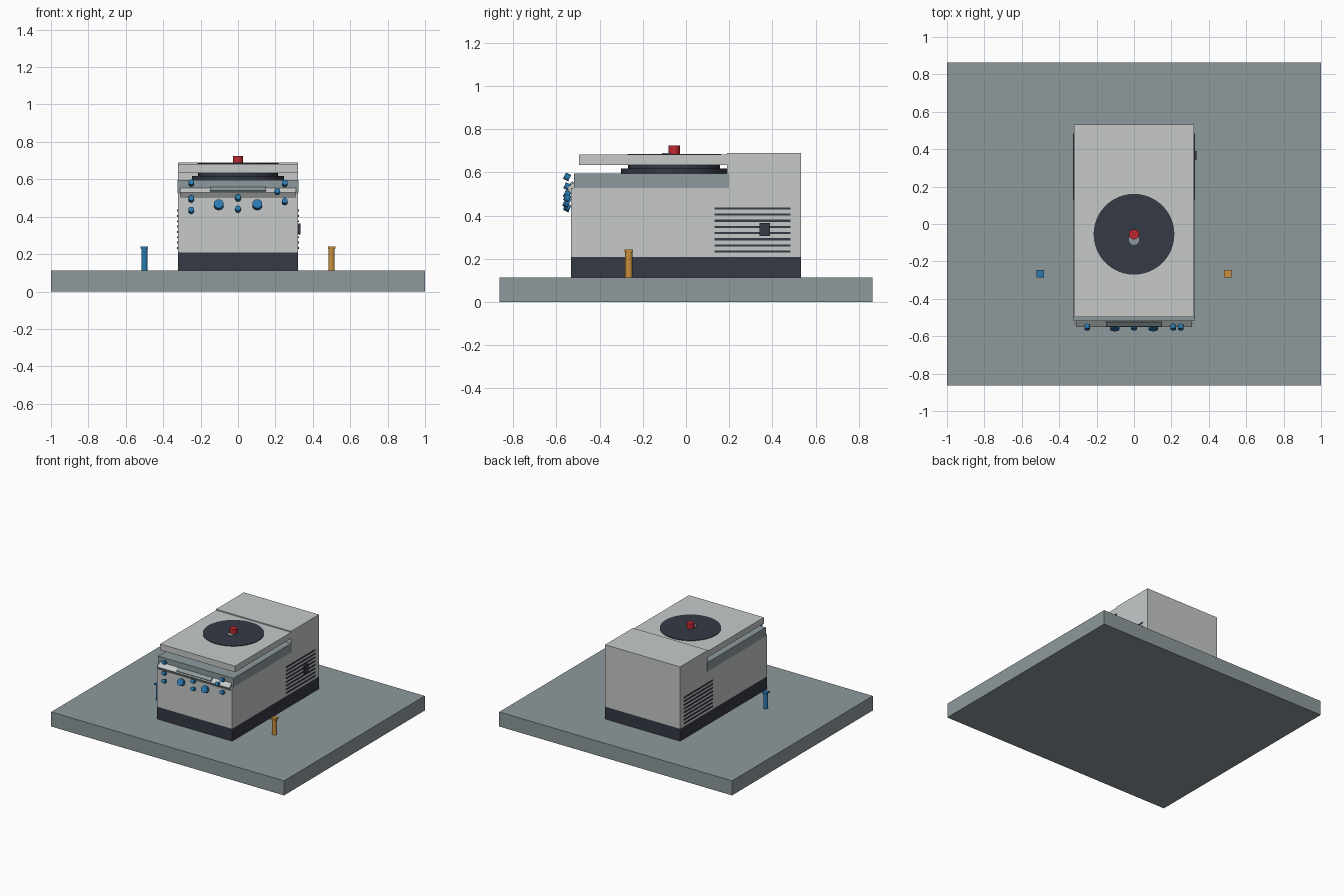
import bpy, bmesh, math
from mathutils import Matrix, Vector

if "Cube" in bpy.data.objects:
    bpy.data.objects.remove(bpy.data.objects["Cube"])

def material(name, rgb):
    m = bpy.data.materials.new(name)
    m.diffuse_color = (*rgb, 1)
    m.use_nodes = True
    m.node_tree.nodes["Principled BSDF"].inputs["Base Color"].default_value = m.diffuse_color
    return m

LIGHT = material("light grey", (0.57, 0.59, 0.59))
SLATE = material("slate grey", (0.27, 0.32, 0.335))
DARK = material("dark navy", (0.035, 0.041, 0.06))
BLUE = material("blue", (0.022, 0.19, 0.43))
RED = material("red", (0.52, 0.022, 0.03))
ORANGE = material("orange", (0.58, 0.28, 0.045))

def finish(name, bm, mat, smooth=False):
    bmesh.ops.recalc_face_normals(bm, faces=bm.faces)
    me = bpy.data.meshes.new(name)
    bm.to_mesh(me)
    bm.free()
    me.materials.append(mat)
    ob = bpy.data.objects.new(name, me)
    bpy.context.collection.objects.link(ob)
    if smooth:
        bpy.context.view_layer.objects.active = ob
        ob.select_set(True)
        bpy.ops.object.shade_smooth_by_angle(angle=math.radians(35))
        ob.select_set(False)
    return ob

def box(name, x, y, z, mat):
    """Box from (min, max) ranges."""
    bm = bmesh.new()
    bmesh.ops.create_cube(bm, size=1)
    for v in bm.verts:
        v.co = [r[0] + (c + 0.5) * (r[1] - r[0]) for c, r in zip(v.co, (x, y, z))]
    return finish(name, bm, mat)

def cylinder(name, centre, radius, depth, mat, sides=32, tilt=0, r_top=None):
    bm = bmesh.new()
    bmesh.ops.create_cone(bm, cap_ends=True, segments=sides, radius1=radius,
                          radius2=radius if r_top is None else r_top, depth=depth,
                          matrix=Matrix.Translation(centre) @ Matrix.Rotation(tilt, 4, 'X'))
    return finish(name, bm, mat, True)

def extrude_x(name, profile, half, mat):
    """Side profile of (y, z) points extruded across x."""
    bm = bmesh.new()
    f = bm.faces.new([bm.verts.new((-half, y, z)) for y, z in profile])
    new = bmesh.ops.extrude_face_region(bm, geom=[f])["geom"]
    bmesh.ops.translate(bm, vec=(2 * half, 0, 0),
                        verts=[v for v in new if isinstance(v, bmesh.types.BMVert)])
    return finish(name, bm, mat)

TOP = 0.113   # bench surface
W = 0.322     # half width of the machine
RY = -0.055   # rotor axis

# Bench and housing
box("bench_slab", (-1, 1), (-0.863, 0.863), (0, TOP), SLATE)
box("plinth", (-W, W), (-0.532, 0.532), (TOP, 0.209), DARK)
extrude_x("housing", [(-0.532, 0.209), (0.532, 0.209), (0.532, 0.69), (0.191, 0.69),
                      (0.191, 0.528), (-0.532, 0.528)], W, LIGHT)
box("chamber_rim", (-W - 0.001, W + 0.001), (-0.518, 0.2), (0.527, 0.596), SLATE)

# Rotor between the rim and the lid
cylinder("rotor_lower", (0, RY, 0.606), 0.246, 0.022, DARK, 48)
cylinder("rotor_upper", (0, RY, 0.626), 0.213, 0.022, DARK, 48)

# Lid with window and knob
box("lid", (-W, W), (-0.496, 0.191), (0.635, 0.682), LIGHT)
cylinder("lid_window", (0, RY, 0.683), 0.216, 0.006, DARK, 48)
cylinder("knob_base", (0, RY - 0.03, 0.687), 0.027, 0.008, SLATE)
cylinder("lid_knob", (0, RY, 0.704), 0.027, 0.042, RED)

# Sloping control panel and its display plate
edge, back = Vector((-0.551, 0.529)), Vector((-0.515, 0.557))
extrude_x("control_panel", [edge, back, (-0.495, 0.525), (-0.53, 0.497)], 0.309, LIGHT)
n = Vector((edge.y - back.y, back.x - edge.x)).normalized()
a, b = edge.lerp(back, 0.2), edge.lerp(back, 0.85)
extrude_x("display", [a, b, b + n * 0.008, a + n * 0.008], 0.15, SLATE)

# Buttons, tilted slightly upward
for i, (x, z, r) in enumerate([(-0.25, 0.58, 0.015), (-0.25, 0.495, 0.015),
                               (-0.25, 0.434, 0.015), (-0.103, 0.464, 0.026),
                               (0, 0.5, 0.015), (0, 0.44, 0.015),
                               (0.103, 0.464, 0.026), (0.21, 0.535, 0.015),
                               (0.25, 0.578, 0.015), (0.25, 0.481, 0.015)]):
    cylinder(f"button_{i + 1}", (x, -0.551, z), r, 0.026, BLUE, 24, math.radians(65))

# Side vents and power switch
for side, s in (("left", -1), ("right", 1)):
    for i in range(8):
        z = 0.233 + i * 0.0286
        box(f"vent_{side}_{i + 1}", sorted((s * (W - 0.004), s * (W + 0.004))),
            (0.132, 0.485), (z - 0.005, z + 0.005), DARK)
box("power_switch", (W - 0.005, 0.334), (0.341, 0.389), (0.305, 0.365), DARK)

# Sample tubes standing on the bench
for name, x, mat in (("blue", -0.5, BLUE), ("orange", 0.5, ORANGE)):
    cylinder(f"{name}_tube", (x, -0.265, TOP + 0.06), 0.017, 0.12, mat, 16)
    box(f"{name}_tube_cap", (x - 0.02, x + 0.02), (-0.285, -0.245), (0.231, 0.242), mat)
